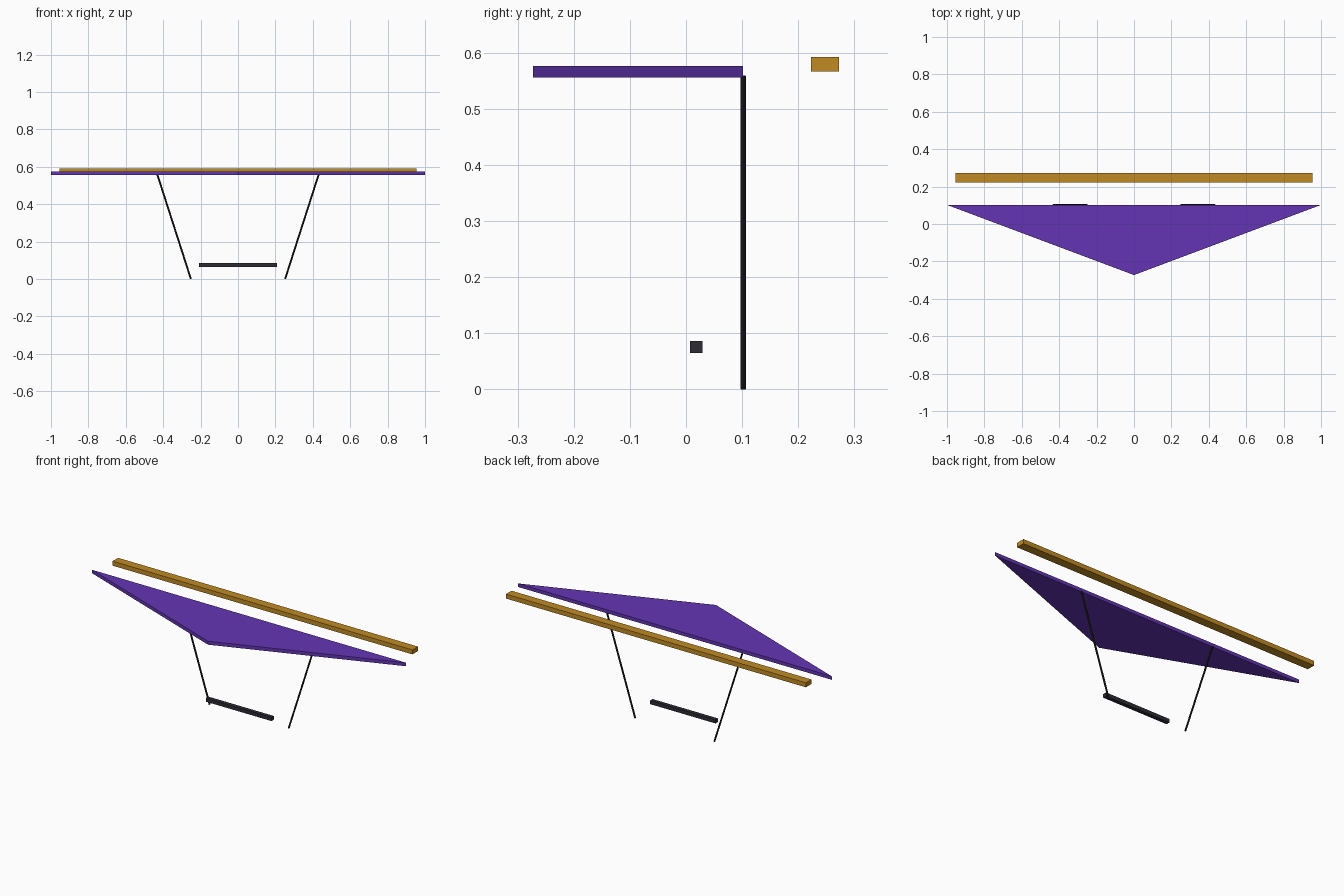
import bpy, bmesh
from mathutils import Vector

if "Cube" in bpy.data.objects:
    bpy.data.objects.remove(bpy.data.objects["Cube"])


def material(name, colour):
    m = bpy.data.materials.new(name)
    m.diffuse_color = (*colour, 1)
    m.use_nodes = True
    m.node_tree.nodes["Principled BSDF"].inputs["Base Color"].default_value = m.diffuse_color
    return m


purple = material("purple cloth", (0.125, 0.036, 0.45))
gold = material("golden wood", (0.53, 0.255, 0.017))
charcoal = material("charcoal grip", (0.027, 0.025, 0.036))
black = material("black wire", (0.015, 0.013, 0.018))


def box(name, lo, hi, mat):
    lo, hi = Vector(lo), Vector(hi)
    bpy.ops.mesh.primitive_cube_add(size=1, location=(lo + hi) / 2)
    ob = bpy.context.object
    ob.name = name
    ob.scale = hi - lo
    bpy.ops.object.transform_apply(location=False, rotation=False, scale=True)
    ob.data.materials.append(mat)


def rod(name, a, b, radius, mat):
    a, b = Vector(a), Vector(b)
    bpy.ops.mesh.primitive_cylinder_add(vertices=8, radius=radius,
                                        depth=(b - a).length, location=(a + b) / 2)
    ob = bpy.context.object
    ob.name = name
    ob.rotation_euler = (b - a).to_track_quat('Z', 'Y').to_euler()
    ob.data.materials.append(mat)


# Triangular wing sail: one flat triangle extruded upward
bm = bmesh.new()
corners = [(-1, 0.102, 0.556), (0, -0.273, 0.556), (1, 0.102, 0.556)]
face = bm.faces.new([bm.verts.new(c) for c in corners])
top = bmesh.ops.extrude_face_region(bm, geom=[face])["geom"]
bmesh.ops.translate(bm, vec=(0, 0, 0.02),
                    verts=[v for v in top if isinstance(v, bmesh.types.BMVert)])
bmesh.ops.recalc_face_normals(bm, faces=bm.faces)
mesh = bpy.data.meshes.new("wing_sail")
bm.to_mesh(mesh)
bm.free()
mesh.materials.append(purple)
sail = bpy.data.objects.new("wing_sail", mesh)
bpy.context.collection.objects.link(sail)

# Cross spar behind the sail
box("cross_spar", (-0.955, 0.223, 0.566), (0.955, 0.273, 0.592), gold)

# Hand grip bar
box("grip_bar", (-0.208, 0.007, 0.065), (0.208, 0.029, 0.086), charcoal)

# Slanted wires hanging from the rear edge of the sail
for side, label in ((-1, "left"), (1, "right")):
    rod(label + "_wire", (side * 0.252, 0.102, 0.001),
        (side * 0.431, 0.102, 0.558), 0.005, black)
